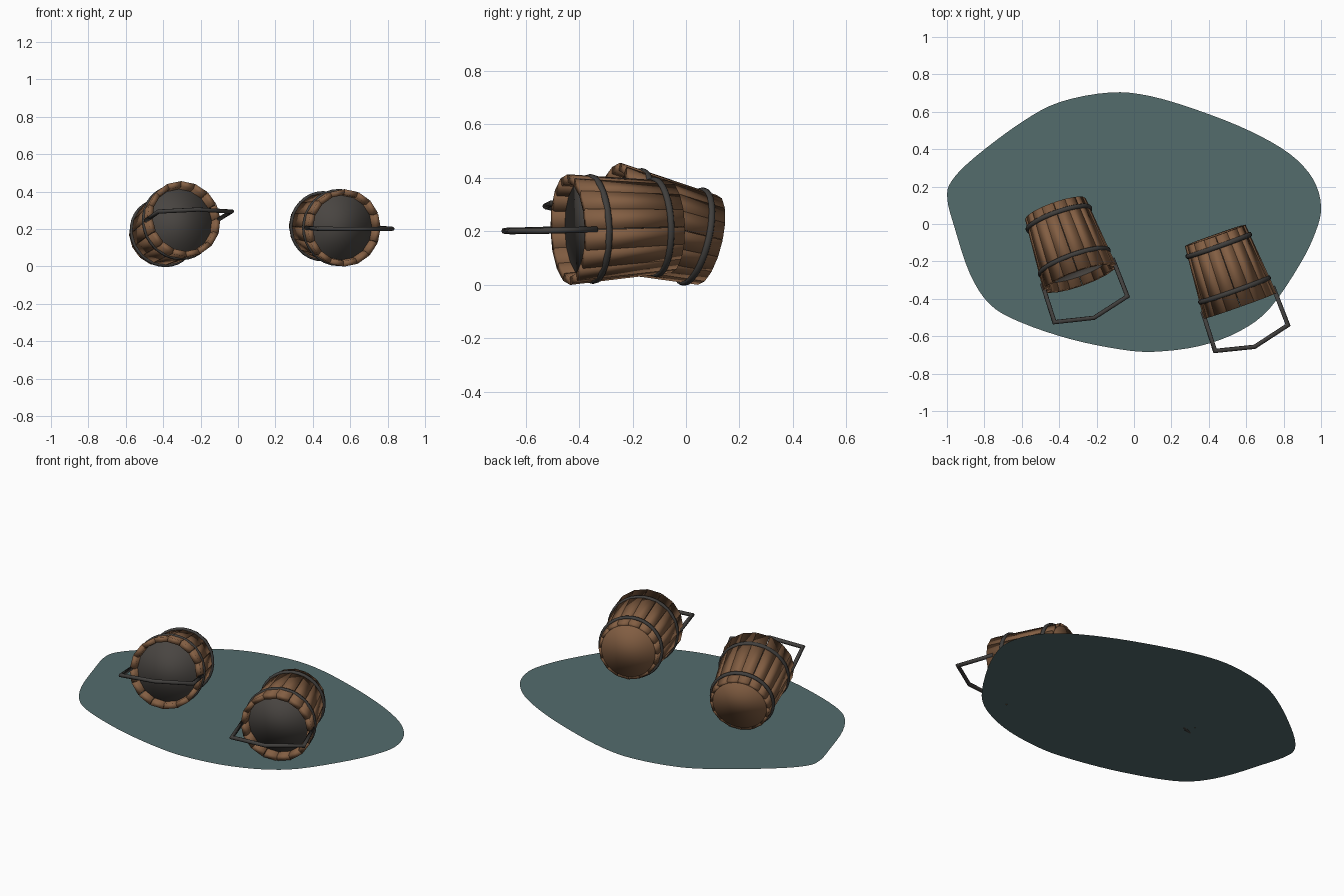
import bpy, bmesh, math
from mathutils import Matrix, Vector

if "Cube" in bpy.data.objects:
    bpy.data.objects.remove(bpy.data.objects["Cube"])

L, R0, R1 = 0.40, 0.172, 0.207      # bucket length, base radius, mouth radius
STAVES = 16


def material(name, rgb):
    m = bpy.data.materials.new(name)
    m.diffuse_color = (*rgb, 1)
    m.use_nodes = True
    m.node_tree.nodes["Principled BSDF"].inputs["Base Color"].default_value = m.diffuse_color
    return m


WOOD = material("brown wood", (0.225, 0.112, 0.055))
IRON = material("dark iron", (0.052, 0.049, 0.046))
DARK = material("dark contents", (0.066, 0.059, 0.053))
WATER = material("teal water", (0.088, 0.15, 0.152))


def finish(bm, name, mat, matrix=Matrix(), smooth=True):
    bmesh.ops.recalc_face_normals(bm, faces=bm.faces)
    me = bpy.data.meshes.new(name)
    bm.to_mesh(me)
    bm.free()
    me.materials.append(mat)
    for p in me.polygons:
        p.use_smooth = smooth
    ob = bpy.data.objects.new(name, me)
    bpy.context.collection.objects.link(ob)
    ob.matrix_world = matrix
    return ob


def radius(z):
    return R0 + (R1 - R0) * z / L


def disc(name, z0, z1, r0, r1, mat, M):
    bm = bmesh.new()
    bmesh.ops.create_cone(bm, cap_ends=True, segments=32, radius1=r0, radius2=r1, depth=z1 - z0,
                          matrix=Matrix.Translation((0, 0, (z0 + z1) / 2)))
    finish(bm, name, mat, M)


def staves(name, M):
    # ring of separate tapered boards
    bm = bmesh.new()
    step = 2 * math.pi / STAVES
    for i in range(STAVES):
        v = []
        for z in (0, L):
            for r in (radius(z) - 0.03, radius(z)):
                for s in (-0.485, 0.485):
                    a = (i + 0.5 + s) * step
                    v.append(bm.verts.new((r * math.cos(a), r * math.sin(a), z)))
        for f in ((0, 1, 3, 2), (4, 5, 7, 6), (0, 1, 5, 4), (2, 3, 7, 6), (0, 2, 6, 4), (1, 3, 7, 5)):
            bm.faces.new([v[k] for k in f])
    finish(bm, name, WOOD, M)


def hoop(name, z, r, M, n=32, m=8, half_w=0.013, half_t=0.009):
    # closed ring with an oval section
    bm = bmesh.new()
    rings = []
    for i in range(n):
        a = 2 * math.pi * i / n
        ring = []
        for j in range(m):
            b = 2 * math.pi * j / m
            q = r + half_t * math.cos(b)
            ring.append(bm.verts.new((q * math.cos(a), q * math.sin(a), z + half_w * math.sin(b))))
        rings.append(ring)
    for i in range(n):
        for j in range(m):
            p, q, k = rings[i], rings[(i + 1) % n], (j + 1) % m
            bm.faces.new((p[j], q[j], q[k], p[k]))
    finish(bm, name, IRON, M)


def handle(name, M, r=0.0115, m=8):
    # bent rod swept along a five-point path in the bucket's x-z plane
    path = [Vector(p) for p in ((-0.2, 0, 0.36), (-0.207, 0, L + 0.182), (0, 0, L + 0.232),
                                (0.207, 0, L + 0.182), (0.2, 0, 0.36))]
    bm = bmesh.new()
    rings = []
    for i, p in enumerate(path):
        d0 = (p - path[i - 1]).normalized() if i else (path[1] - p).normalized()
        d1 = (path[i + 1] - p).normalized() if i < 4 else d0
        t = (d0 + d1).normalized()
        side = Vector((t.z, 0, -t.x)) / max(0.3, t.dot(d0))
        rings.append([bm.verts.new(p + r * (side * math.cos(b) + Vector((0, 1, 0)) * math.sin(b)))
                      for b in (2 * math.pi * j / m for j in range(m))])
    for p, q in zip(rings, rings[1:]):
        for j in range(m):
            k = (j + 1) % m
            bm.faces.new((p[j], q[j], q[k], p[k]))
    bm.faces.new(rings[0])
    bm.faces.new(rings[-1])
    finish(bm, name, IRON, M)


def bucket(label, base, heading, tilt):
    # local z runs from the base to the mouth, local x is the sideways direction
    h, t = math.radians(heading), math.radians(tilt)
    X = Vector((math.cos(h), math.sin(h), 0))
    Z = Vector((math.sin(h) * math.cos(t), -math.cos(h) * math.cos(t), math.sin(t)))
    Y = Z.cross(X)
    M = Matrix.Translation(base) @ Matrix((X, Y, Z)).transposed().to_4x4()
    staves(label + "_staves", M)
    disc(label + "_base", -0.002, 0.03, 0.155, 0.155, WOOD, M)
    disc(label + "_contents", 0.035, 0.355, 0.155, 0.176, DARK, M)
    hoop(label + "_base_hoop", 0.057, radius(0.057) + 0.002, M)
    hoop(label + "_mouth_hoop", 0.31, radius(0.31) - 0.002, M)
    handle(label + "_handle", M)


bucket("left_bucket", (-0.42, 0.08, 0.167), 19.5, 12.5)
bucket("right_bucket", (0.434, -0.061, 0.216), 19.5, -1.5)

# flat puddle with a smooth closed outline
outline = [(-.13, .703), (-.396, .652), (-.6, .545), (-.85, .358), (-.975, .23), (-.998, .134),
           (-.957, -.027), (-.877, -.267), (-.77, -.43), (-.61, -.524), (-.342, -.615), (-.075, -.67),
           (.11, -.683), (.353, -.652), (.567, -.572), (.727, -.45), (.888, -.214), (.973, -.037),
           (1, .096), (.957, .24), (.834, .374), (.62, .497), (.353, .604), (.086, .684)]
P = [Vector((x, y, 0)) for x, y in outline]
bm = bmesh.new()
ring = []
for i in range(len(P)):
    a, b, c, d = (P[(i + k) % len(P)] for k in (-1, 0, 1, 2))
    for s in range(4):
        t = s / 4
        ring.append(bm.verts.new(0.5 * (2 * b + (c - a) * t + (2 * a - 5 * b + 4 * c - d) * t * t
                                        + (3 * b - a - 3 * c + d) * t ** 3)))
face = bm.faces.new(ring)
puddle = finish(bm, "puddle", WATER, smooth=False)
if puddle.data.polygons[0].normal.z < 0:
    puddle.data.flip_normals()
